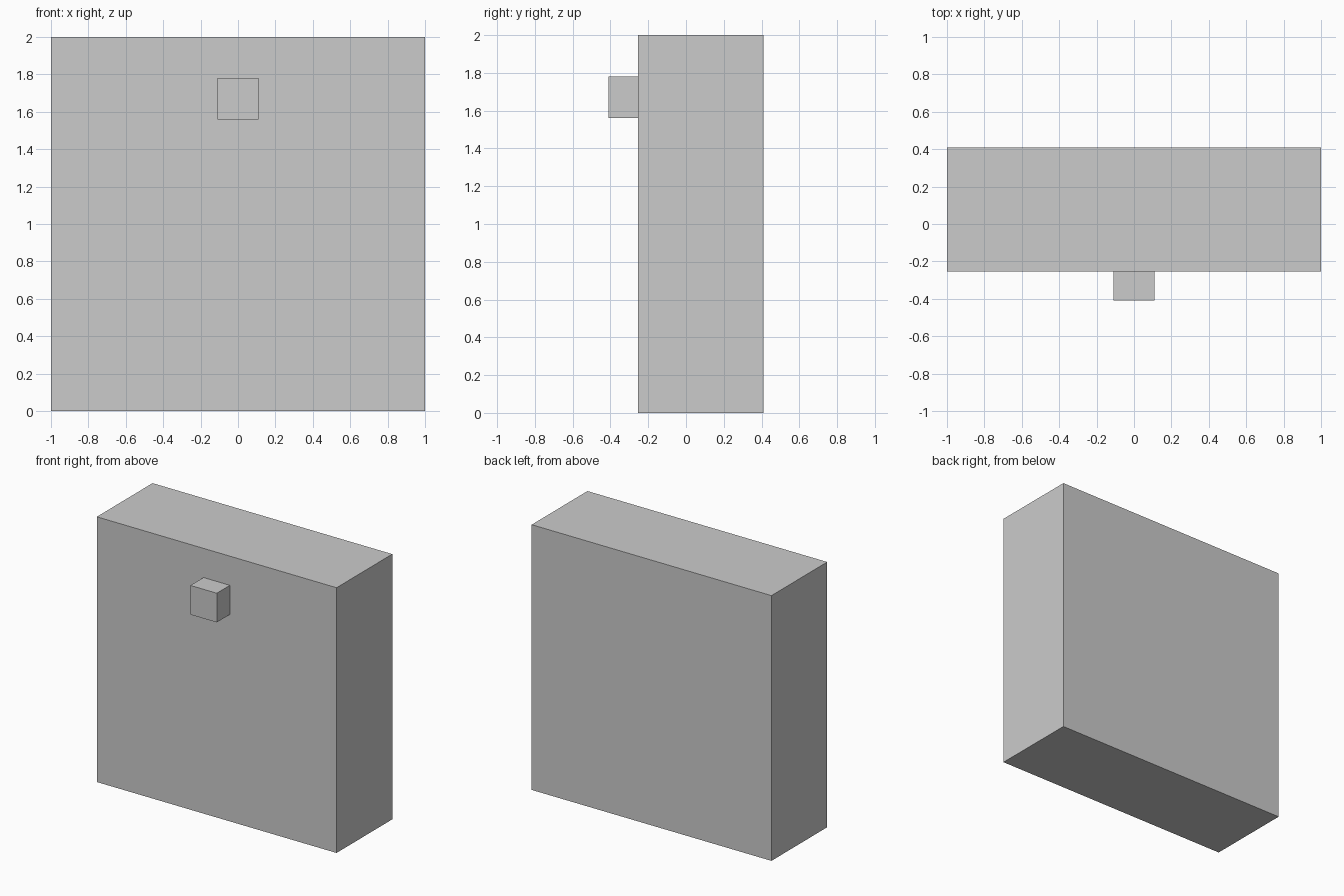
import bpy

if "Cube" in bpy.data.objects:
    bpy.data.objects.remove(bpy.data.objects["Cube"])


def box(name, low, high):
    """Axis-aligned box between two corners."""
    centre = [(a + b) / 2 for a, b in zip(low, high)]
    size = [b - a for a, b in zip(low, high)]
    bpy.ops.mesh.primitive_cube_add(size=1, location=centre)
    obj = bpy.context.object
    obj.name = name
    obj.scale = size
    bpy.ops.object.transform_apply(location=False, rotation=False, scale=True)
    return obj


FRONT_Y = -0.254

# Main slab
box("body", (-1, FRONT_Y, 0), (1, 0.41, 2))

# Small knob on the upper front face
box("front_knob", (-0.11, -0.41, 1.56), (0.11, FRONT_Y, 1.78))
